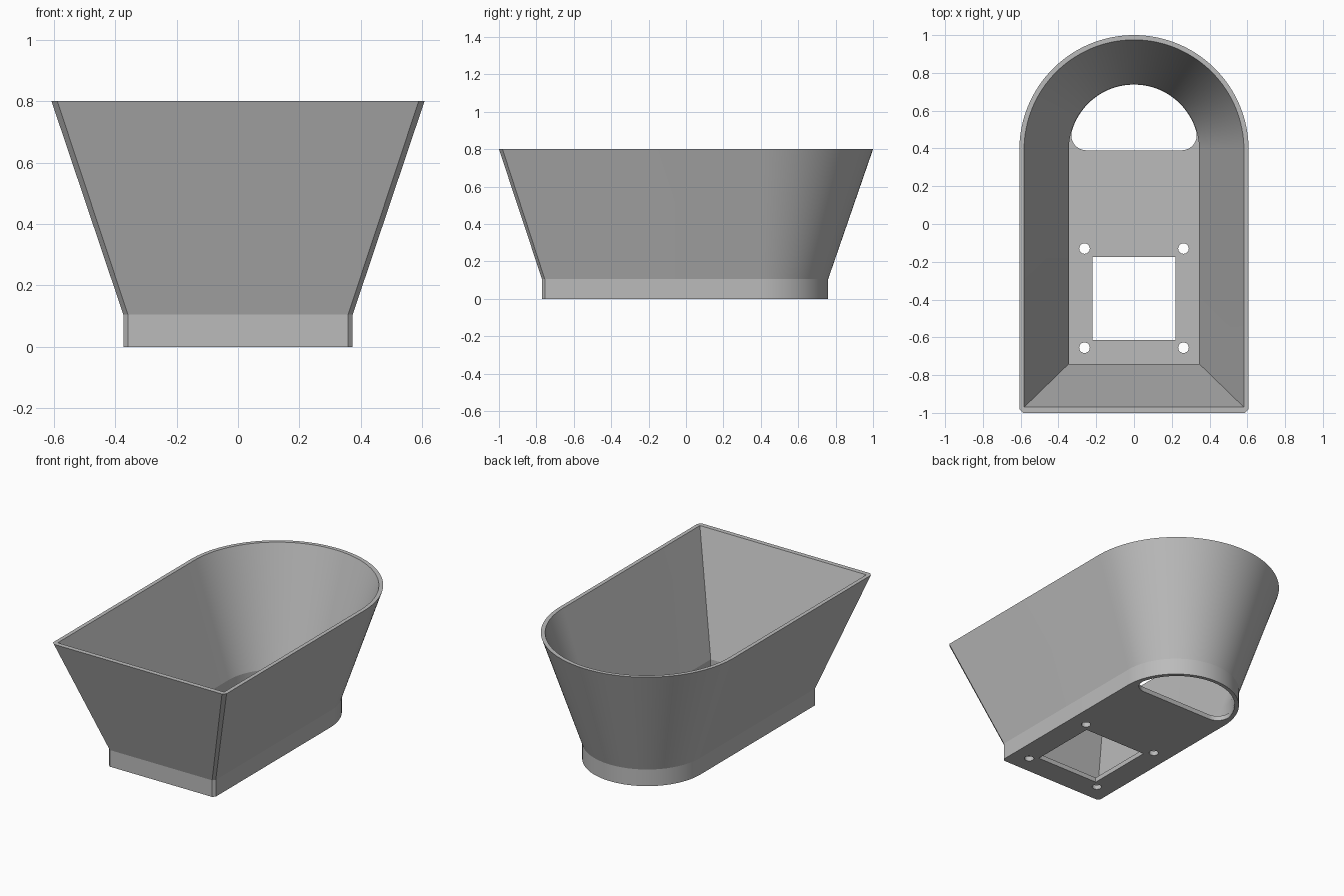
import bpy, bmesh
from math import sin, cos, pi, atan2, sqrt

cube = bpy.data.objects.get("Cube")
if cube:
    bpy.data.objects.remove(cube, do_unlink=True)

grey = bpy.data.materials.new("light grey")
grey.use_nodes = True
colour = (0.5, 0.5, 0.5, 1)
grey.diffuse_color = colour
grey.node_tree.nodes["Principled BSDF"].inputs["Base Color"].default_value = colour


def arc(cx, cy, r, a0, a1, n):
    return [(cx + r * cos(a0 + (a1 - a0) * i / n),
             cy + r * sin(a0 + (a1 - a0) * i / n)) for i in range(n + 1)]


def arch(half, front, back, cut):
    """Outline with a round back and a square front with cut corners."""
    return arc(0, back - half, half, 0, pi, 64) + [
        (-half, front + cut), (-half + cut, front),
        (half - cut, front), (half, front + cut)]


def loft(name, rings):
    """Skin a list of (outline, z) rings and cap both ends."""
    bm = bmesh.new()
    loops = [[bm.verts.new((x, y, z)) for x, y in outline] for outline, z in rings]
    n = len(loops[0])
    for a, b in zip(loops, loops[1:]):
        for i in range(n):
            j = (i + 1) % n
            bm.faces.new((a[i], a[j], b[j], b[i]))
    bm.faces.new(loops[0])
    bm.faces.new(loops[-1])
    bmesh.ops.remove_doubles(bm, verts=bm.verts, dist=1e-5)
    bmesh.ops.recalc_face_normals(bm, faces=bm.faces)
    mesh = bpy.data.meshes.new(name)
    bm.to_mesh(mesh)
    bm.free()
    mesh.materials.append(grey)
    obj = bpy.data.objects.new(name, mesh)
    bpy.context.collection.objects.link(obj)
    return obj


# Flared tub: outside up, over the rim, and down the inside to the floor
FOOT, RIM, FLOOR = 0.105, 0.8, 0.03
outer_foot = arch(0.373, -0.77, 0.76, 0.015)
outer_rim = arch(0.607, -1, 1, 0.019)
inner_rim = arch(0.582, -0.97, 0.975, 0)
inner_foot = arch(0.345, -0.74, 0.74, 0)
tub = loft("tub", [(outer_foot, 0), (outer_foot, FOOT), (outer_rim, RIM),
                   (inner_rim, RIM), (inner_foot, FOOT), (inner_foot, FLOOR)])

# Half-round opening with filleted corners
R, r, cy, base = 0.343, 0.08, 0.395, 0.39
fy = base + r
fx = sqrt((R - r) ** 2 - (fy - cy) ** 2)
t = atan2(fy - cy, fx)
half_round = (arc(0, cy, R, t, pi - t, 48)
              + arc(-fx, fy, r, pi - t, 1.5 * pi, 12)[1:]
              + arc(fx, fy, r, 1.5 * pi, 2 * pi + t, 12)[:-1])

# Square opening and four screw holes around it
square = [(-0.22, -0.615), (0.22, -0.615), (0.22, -0.175), (-0.22, -0.175)]
holes = [half_round, square]
for x in (-0.262, 0.262):
    for y in (-0.655, -0.13):
        holes.append(arc(x, y, 0.028, 0, 2 * pi * 23 / 24, 23))

# Cut every opening through the floor
bpy.context.view_layer.objects.active = tub
tub.select_set(True)
for outline in holes:
    cutter = loft("floor_cutter", [(outline, -0.05), (outline, 0.07)])
    cutter.hide_render = True
    mod = tub.modifiers.new("opening", 'BOOLEAN')
    mod.operation = 'DIFFERENCE'
    mod.solver = 'EXACT'
    mod.object = cutter
    bpy.ops.object.modifier_apply(modifier=mod.name)
    bpy.data.objects.remove(cutter, do_unlink=True)

bpy.ops.object.shade_smooth_by_angle(angle=pi / 12)
